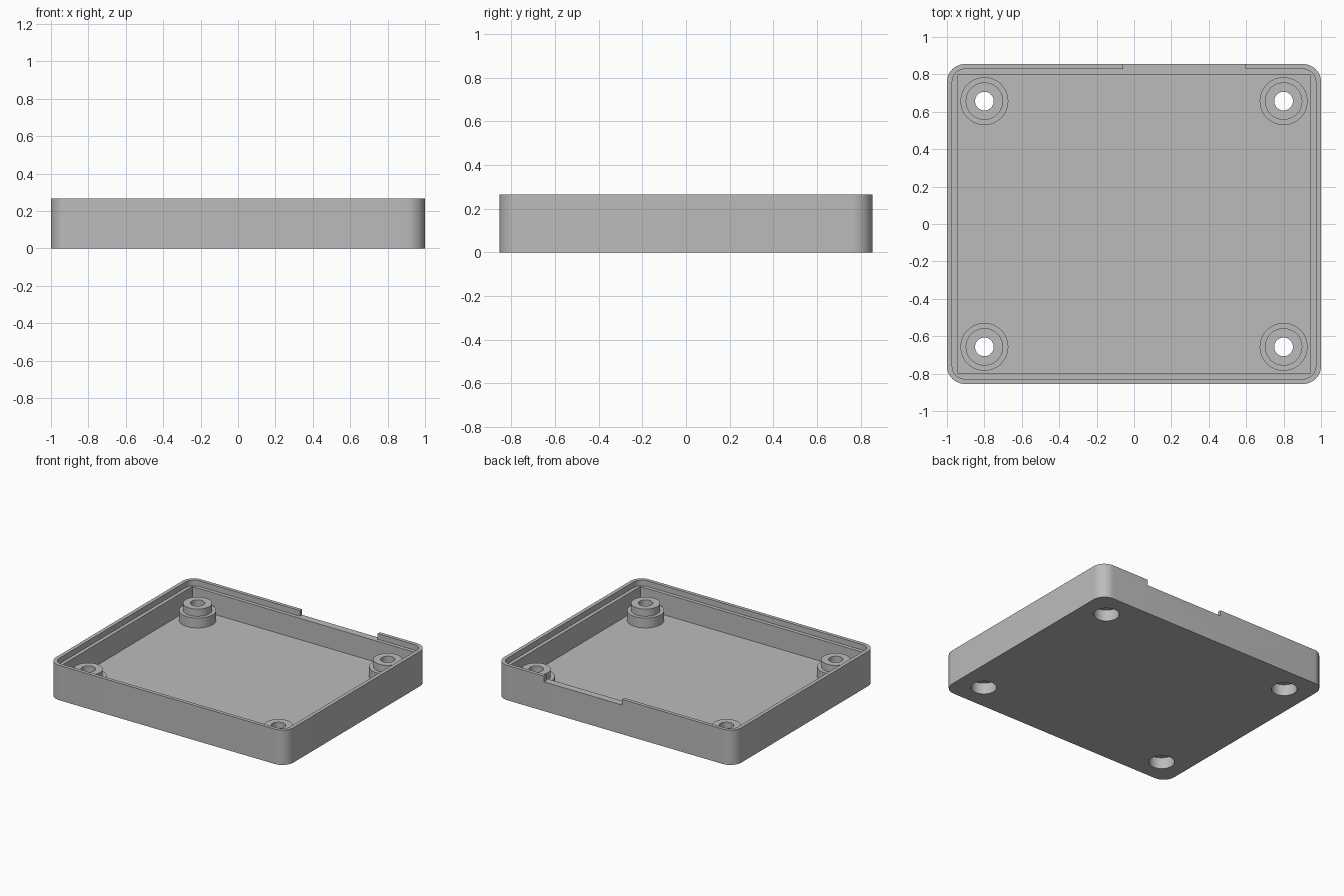
import bpy, bmesh, math

if "Cube" in bpy.data.objects:
    bpy.data.objects.remove(bpy.data.objects["Cube"], do_unlink=True)

HALF_X, HALF_Y, HEIGHT = 1.0, 0.855, 0.265
FLOOR, LEDGE = 0.06, 0.222
BOSS_X, BOSS_Y = 0.8, 0.657

grey = bpy.data.materials.new("plain grey")
grey.use_nodes = True
colour = (0.5, 0.5, 0.5, 1)
grey.diffuse_color = colour
grey.node_tree.nodes["Principled BSDF"].inputs["Base Color"].default_value = colour


def prism(name, outline, z0, z1):
    """Extrude a counter-clockwise outline from z0 to z1."""
    bm = bmesh.new()
    face = bm.faces.new([bm.verts.new((x, y, z0)) for x, y in outline])
    result = bmesh.ops.extrude_face_region(bm, geom=[face])
    top = [v for v in result["geom"] if isinstance(v, bmesh.types.BMVert)]
    bmesh.ops.translate(bm, verts=top, vec=(0, 0, z1 - z0))
    bmesh.ops.recalc_face_normals(bm, faces=bm.faces)
    mesh = bpy.data.meshes.new(name)
    bm.to_mesh(mesh)
    bm.free()
    mesh.materials.append(grey)
    obj = bpy.data.objects.new(name, mesh)
    bpy.context.collection.objects.link(obj)
    return obj


def rectangle(x0, x1, y0, y1):
    return [(x0, y0), (x1, y0), (x1, y1), (x0, y1)]


def rounded(hx, hy, r, steps=12):
    points = []
    for i, (sx, sy) in enumerate([(1, 1), (-1, 1), (-1, -1), (1, -1)]):
        for k in range(steps + 1):
            a = (i + k / steps) * math.pi / 2
            points.append((sx * (hx - r) + r * math.cos(a),
                           sy * (hy - r) + r * math.sin(a)))
    return points


def circle(x, y, r, sides=48):
    return [(x + r * math.cos(2 * math.pi * k / sides),
             y + r * math.sin(2 * math.pi * k / sides)) for k in range(sides)]


def combine(target, tool, operation):
    """Apply a boolean and remove the helper."""
    tool.hide_render = True
    mod = target.modifiers.new("combine", "BOOLEAN")
    mod.operation, mod.object, mod.solver = operation, tool, "EXACT"
    bpy.context.view_layer.objects.active = target
    bpy.ops.object.modifier_apply(modifier=mod.name)
    bpy.data.objects.remove(tool, do_unlink=True)


# Tray with a square-cornered pocket and a stepped rim
tray = prism("enclosure_tray", rounded(HALF_X, HALF_Y, 0.095), 0, HEIGHT)
combine(tray, prism("pocket", rectangle(-0.945, 0.945, -0.8, 0.8), FLOOR, 0.4), "DIFFERENCE")
combine(tray, prism("rim_step", rounded(0.972, 0.828, 0.068), LEDGE, 0.4), "DIFFERENCE")

# Notch through the back lip
combine(tray, prism("lip_notch", rectangle(-0.06, 0.595, 0.81, 0.95), LEDGE, 0.4), "DIFFERENCE")

# Stepped corner posts with a screw hole and a wide recess below
for sx in (-1, 1):
    for sy in (-1, 1):
        x, y = sx * BOSS_X, sy * BOSS_Y
        combine(tray, prism("post", circle(x, y, 0.128), 0.03, 0.135), "UNION")
        combine(tray, prism("post_collar", circle(x, y, 0.1), 0.1, 0.19), "UNION")
        combine(tray, prism("screw_hole", circle(x, y, 0.05), -0.1, 0.3), "DIFFERENCE")
        combine(tray, prism("screw_recess", circle(x, y, 0.088), -0.1, 0.085), "DIFFERENCE")

bpy.ops.object.select_all(action="DESELECT")
tray.select_set(True)
bpy.context.view_layer.objects.active = tray
bpy.ops.object.shade_smooth_by_angle(angle=math.radians(30))
